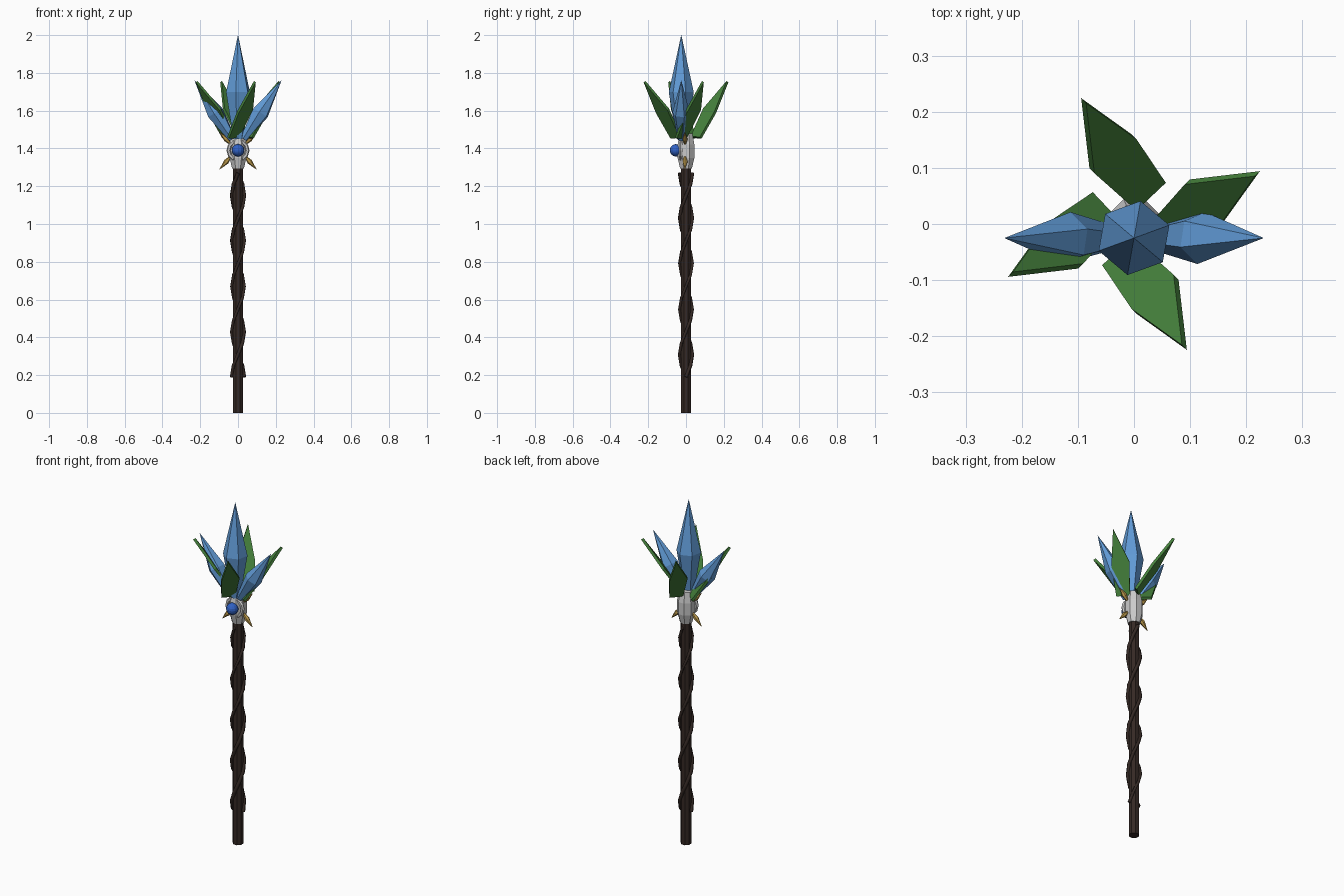
import bpy, math
from mathutils import Vector, Matrix

if "Cube" in bpy.data.objects:
    bpy.data.objects.remove(bpy.data.objects["Cube"])


def material(name, rgb):
    m = bpy.data.materials.new(name)
    m.diffuse_color = (*rgb, 1)
    m.use_nodes = True
    m.node_tree.nodes["Principled BSDF"].inputs["Base Color"].default_value = m.diffuse_color
    return m


WOOD = material("dark wood", (0.035, 0.022, 0.018))
BLUE = material("crystal blue", (0.12, 0.33, 0.68))
GEM = material("gem blue", (0.03, 0.12, 0.55))
GREEN = material("leaf green", (0.06, 0.22, 0.045))
GOLD = material("gold", (0.5, 0.32, 0.07))


def mesh_object(name, verts, faces, mat=None):
    me = bpy.data.meshes.new(name)
    me.from_pydata(verts, [], faces)
    ob = bpy.data.objects.new(name, me)
    bpy.context.collection.objects.link(ob)
    if mat:
        me.materials.append(mat)
    return ob


def lathe(name, profile, sides, base, tip, mat=None, spin=0.0):
    """Flat-sided solid: profile of (fraction along axis, radius) from base to tip."""
    base, tip = Vector(base), Vector(tip)
    axis = tip - base
    rot = Vector((0, 0, 1)).rotation_difference(axis.normalized()).to_matrix()
    verts, faces = [], []
    for t, r in profile:
        for i in range(sides):
            a = spin + 2 * math.pi * i / sides
            verts.append(base + axis * t + rot @ Vector((r * math.cos(a), r * math.sin(a), 0)))
    for k in range(len(profile) - 1):
        for i in range(sides):
            j = (i + 1) % sides
            faces.append((k * sides + i, k * sides + j, (k + 1) * sides + j, (k + 1) * sides + i))
    n = len(verts)
    faces += [tuple(reversed(range(sides))), tuple(range(n - sides, n))]
    return mesh_object(name, verts, faces, mat)


# Shaft
lathe("shaft", [(0, 0.029), (1, 0.029)], 8, (0, 0, 0), (0, 0, 1.32), WOOD, math.pi / 8)

# Two vines twisting around the shaft
for s in range(2):
    cu = bpy.data.curves.new("vine", 'CURVE')
    cu.dimensions = '3D'
    cu.bevel_depth = 0.010
    cu.bevel_resolution = 0
    cu.use_fill_caps = True
    sp = cu.splines.new('POLY')
    count = 19
    sp.points.add(count - 1)
    for i, p in enumerate(sp.points):
        a = math.pi * s + i * math.pi / 4
        p.co = (0.034 * math.cos(a), 0.034 * math.sin(a), 0.19 + 0.06 * i, 1)
    cu.materials.append(WOOD)
    ob = bpy.data.objects.new("vine_%d" % (s + 1), cu)
    bpy.context.collection.objects.link(ob)

# Grey collar and the ring that holds the gem
lathe("collar", [(0, 0.034), (0.3, 0.048), (0.68, 0.048), (1, 0.036)], 8,
      (0, 0, 1.295), (0, 0, 1.48), None, math.pi / 8)
bpy.ops.mesh.primitive_torus_add(major_segments=12, minor_segments=6, major_radius=0.05,
                                 minor_radius=0.011, location=(0, -0.028, 1.39),
                                 rotation=(math.pi / 2, 0, 0))
bpy.context.object.name = "gem_ring"

# Round gem
bpy.ops.mesh.primitive_uv_sphere_add(segments=12, ring_count=8, radius=0.033,
                                     location=(0, -0.053, 1.39))
bpy.context.object.name = "gem"
bpy.context.object.data.materials.append(GEM)

# Gold claws around the collar
for sx in (-1, 1):
    for sz in (-1, 1):
        end = 0.1 if sz < 0 else 0.095
        lathe("claw", [(0, 0.006), (0.4, 0.014), (1, 0.001)], 6,
              (sx * 0.04, -0.005, 1.39 + sz * 0.035),
              (sx * 0.097, -0.005, 1.39 + sz * end), GOLD)

# Crystals
lathe("main_crystal", [(0, 0.026), (0.45, 0.067), (1, 0.0005)], 6,
      (0, -0.025, 1.45), (0, -0.025, 2.0), BLUE, math.radians(20))
for sx in (-1, 1):
    lathe("side_crystal", [(0, 0.02), (0.45, 0.047), (1, 0.0005)], 6,
          (sx * 0.03, -0.025, 1.45), (sx * 0.23, -0.025, 1.76), BLUE, math.radians(20))

# Four leaves: outline as (outward, sideways), sloping upwards
outline = [(0.02, -0.02), (0.018, -0.092), (0.11, -0.11), (0.219, -0.092), (0.12, -0.014)]
for k in range(4):
    turn = Matrix.Rotation(math.radians(-45 + 90 * k), 3, 'Z')
    pts = [turn @ Vector((u, v, 1.43 + 1.48 * u)) for u, v in outline]
    leaf = mesh_object("leaf_%d" % (k + 1), pts, [tuple(range(len(pts)))], GREEN)
    mod = leaf.modifiers.new("thickness", 'SOLIDIFY')
    mod.thickness = 0.015
    mod.offset = 0
